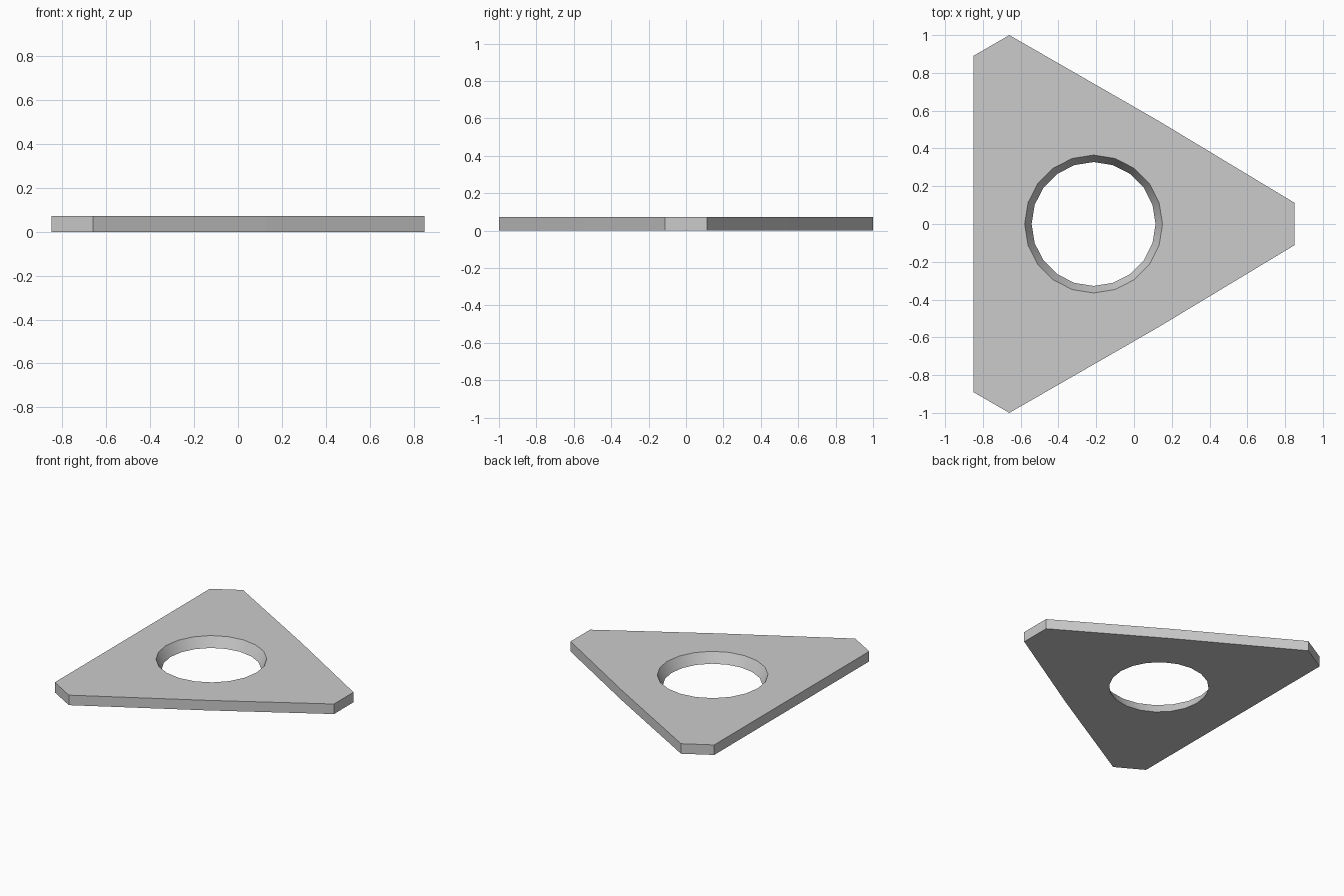
import bpy, bmesh, math

if "Cube" in bpy.data.objects:
    bpy.data.objects.remove(bpy.data.objects["Cube"])

HEIGHT = 0.073
HOLE_X, SIDES = -0.214, 20
R_TOP, R_BOTTOM = 0.365, 0.328

# Upper half of the clipped triangle outline, mirrored across the x axis
half = [(0.85, 0.112), (0.13, 0.546), (-0.66, 1.0), (-0.85, 0.89)]
outline = half + [(x, -y) for x, y in reversed(half)]


def circle(radius):
    step = 2 * math.pi / SIDES
    return [(HOLE_X + radius * math.cos(i * step), radius * math.sin(i * step))
            for i in range(SIDES)]


bm = bmesh.new()


def add_loop(points, z):
    verts = [bm.verts.new((x, y, z)) for x, y in points]
    edges = [bm.edges.new((verts[i - 1], verts[i])) for i in range(len(verts))]
    return verts, edges


def add_wall(low, high, smooth):
    for i in range(len(low)):
        face = bm.faces.new((low[i - 1], low[i], high[i], high[i - 1]))
        face.smooth = smooth


# Outer and hole loops at the bottom and top
out_low, out_low_e = add_loop(outline, 0)
out_high, out_high_e = add_loop(outline, HEIGHT)
hole_low, hole_low_e = add_loop(circle(R_BOTTOM), 0)
hole_high, hole_high_e = add_loop(circle(R_TOP), HEIGHT)

# Flat faces around the hole, then the side walls and tapered hole wall
for edges in (out_low_e + hole_low_e, out_high_e + hole_high_e):
    bmesh.ops.triangle_fill(bm, edges=edges, use_beauty=True)
add_wall(out_low, out_high, False)
add_wall(hole_low, hole_high, True)
bmesh.ops.recalc_face_normals(bm, faces=bm.faces)

# Keep the rims of the hole crisp
for e in hole_low_e + hole_high_e:
    e.smooth = False

mesh = bpy.data.meshes.new("triangular_plate")
bm.to_mesh(mesh)
bm.free()
plate = bpy.data.objects.new("triangular_plate", mesh)
bpy.context.collection.objects.link(plate)
